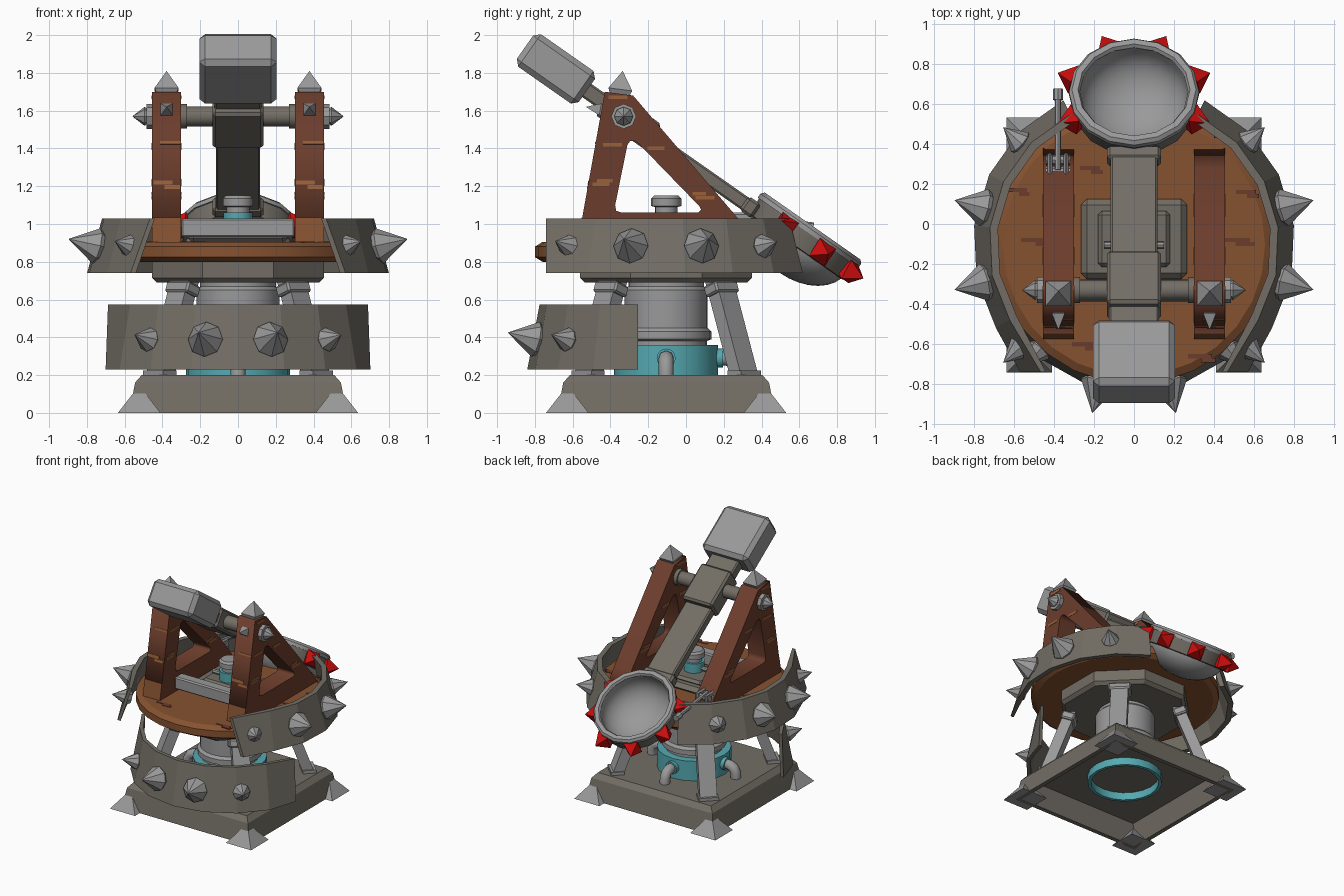
import bpy, bmesh
from math import sin, cos, radians, pi
from mathutils import Vector, Matrix, Euler

cube = bpy.data.objects.get("Cube")
if cube:
    bpy.data.objects.remove(cube)

def material(name, rgb):
    m = bpy.data.materials.new(name)
    m.use_nodes = True
    m.diffuse_color = (*rgb, 1)
    m.node_tree.nodes["Principled BSDF"].inputs["Base Color"].default_value = (*rgb, 1)
    return m

steel = material("light steel", (.32, .32, .32))
iron = material("brown iron", (.17, .155, .13))
deck_wood = material("deck wood", (.24, .085, .03))
post_wood = material("post wood", (.148, .046, .025))
grain_wood = material("grain wood", (.32, .12, .042))
teal = material("teal", (.09, .40, .44))
red = material("red", (.6, .004, .004))

CY = -.105                                   # shared axis of the round parts
AXIS = Matrix.Translation((0, CY, 0))
ARM = Matrix.Translation((0, -.33, 1.57)) @ Matrix.Rotation(radians(-35), 4, 'X')
BUCKET = ARM @ Matrix.Translation((0, 1.153, 0))
smooth_parts = []

def add(name, bm, mat, matrix, smooth=False):
    bmesh.ops.recalc_face_normals(bm, faces=bm.faces)
    me = bpy.data.meshes.new(name)
    bm.to_mesh(me)
    bm.free()
    me.materials.append(mat)
    ob = bpy.data.objects.new(name, me)
    bpy.context.collection.objects.link(ob)
    ob.matrix_world = matrix
    if smooth:
        smooth_parts.append(ob)
    return ob

def lathe(name, profile, sides, mat, matrix=AXIS, start=0, sweep=360, closed=False):
    """Turn an (r, z) profile around z, fully or through an arc."""
    bm = bmesh.new()
    a = radians(start)
    vs = [bm.verts.new((r * cos(a), r * sin(a), z)) for r, z in profile]
    for p, q in zip(vs, vs[1:] + (vs[:1] if closed else [])):
        if p != q:
            bm.edges.new((p, q))
    bmesh.ops.spin(bm, geom=bm.verts[:] + bm.edges[:], cent=(0, 0, 0), axis=(0, 0, 1),
                   angle=radians(sweep), steps=sides)
    bmesh.ops.remove_doubles(bm, verts=bm.verts, dist=.0001)
    if sweep < 360:
        bmesh.ops.holes_fill(bm, edges=[e for e in bm.edges if e.is_boundary], sides=0)
    return add(name, bm, mat, matrix, sides >= 16 and sweep == 360)

def box(name, size, loc, mat, matrix=Matrix(), bevel=0):
    bm = bmesh.new()
    bmesh.ops.create_cube(bm, size=1, matrix=Matrix.Diagonal((*size, 1)))
    ob = add(name, bm, mat, matrix @ Matrix.Translation(loc))
    if bevel:
        mod = ob.modifiers.new("bevel", 'BEVEL')
        mod.width, mod.segments = bevel, 1

def aim(base, tip):
    d = Vector(tip) - Vector(base)
    return Matrix.Translation(base) @ d.to_track_quat('Z', 'Y').to_matrix().to_4x4(), d.length

def spike(name, base, tip, r, mat=steel, sides=8, parent=Matrix(), turn=0):
    m, length = aim(base, tip)
    lathe(name, [(0, -r * .3), (r * .7, -r * .3), (r, r * .2), (0, length)],
          sides, mat, parent @ m, turn)

def rod(name, a, b, r, mat, sides=16, parent=Matrix()):
    m, length = aim(a, b)
    lathe(name, [(0, 0), (r, 0), (r, length), (0, length)], sides, mat, parent @ m)

def curve(name, loops, mat, matrix, extrude=0, bevel=0):
    """Filled flat outline if extruded, otherwise a round tube."""
    cu = bpy.data.curves.new(name, 'CURVE')
    cu.dimensions = '2D' if extrude else '3D'
    cu.extrude, cu.bevel_depth, cu.bevel_resolution = extrude, bevel, 2
    cu.fill_mode = 'BOTH' if extrude else 'FULL'
    for pts in loops:
        s = cu.splines.new('POLY')
        s.points.add(len(pts) - 1)
        for p, (x, y) in zip(s.points, pts):
            p.co = (x, y, 0, 1)
        s.use_cyclic_u = extrude > 0
    cu.materials.append(mat)
    ob = bpy.data.objects.new(name, cu)
    bpy.context.collection.objects.link(ob)
    ob.matrix_world = matrix

# Hollow square base with pyramid corners
s = 2 ** .5
lathe("base", [(0, .2), (.51 * s, .2), (.545 * s, .16), (.575 * s, 0), (.54 * s, 0),
               (.5 * s, .16), (0, .16)], 4, iron, start=45)
for sx in (-1, 1):
    for sy in (-1, 1):
        lathe("base_corner_spike", [(0, 0), (.113 * s, 0), (0, .145)], 4, steel,
              AXIS @ Matrix.Translation((sx * .523, sy * .523, 0)), start=45)

# Core: teal tank, steel column and elbow pipes
lathe("tank", [(.25, .1), (.275, .1), (.275, .36), (0, .36), (0, .34), (.25, .34)], 20, teal, closed=True)
lathe("column", [(0, .35), (.215, .35), (.215, .38), (.24, .39), (.24, .43), (.22, .45),
                 (.22, .65), (.2, .67), (.2, .72), (0, .72)], 24, steel)
elbow = [(.25, .29), (.32, .29), (.355, .275), (.375, .24), (.375, .18)]
for k in range(4):
    turn = AXIS @ Matrix.Rotation(k * pi / 2, 4, 'Z')
    curve("elbow_pipe", [elbow], steel, turn @ Matrix.Rotation(pi / 2, 4, 'X'), bevel=.04)
    rod("pipe_socket", (.26, 0, .29), (.3, 0, .29), .05, teal, parent=turn)

# Legs on the diagonals, and the eight-sided bearing plate
for k in range(4):
    turn = AXIS @ Matrix.Rotation(pi / 4 + k * pi / 2, 4, 'Z')
    m, length = aim((.59, 0, .18), (.39, 0, .72))
    side = Matrix.Rotation(pi / 2, 4, 'Z') if abs((m @ Vector((1, 0, 0, 0))).y) > .5 else Matrix()
    box("leg", (.08, .13, length), (0, 0, length / 2), steel, turn @ m @ side)
    box("leg_foot", (.1, .15, .03), (.585, 0, .21), steel, turn)
    box("leg_head", (.1, .17, .06), (0, 0, length - .07), steel, turn @ m @ side, .01)
w = 1 / cos(pi / 8)
lathe("bearing_plate", [(0, .69), (.43 * w, .69), (.455 * w, .715), (.455 * w, .82), (0, .82)],
      8, iron, start=22.5)

# Wooden deck, hollowed where the bucket rests, with grain streaks
deck = lathe("deck", [(0, .80), (.655, .80), (.695, .825), (.695, .88), (.655, .905),
                      (0, .905)], 28, deck_wood)
cutter = lathe("bucket_clearance", [(0, -.2), (.16, -.165), (.25, -.1), (.285, .01), (.285, .2),
                                    (0, .2)], 24, deck_wood, BUCKET)
cutter.hide_render = True
cutter.hide_set(True)
notch = deck.modifiers.new("bucket_notch", 'BOOLEAN')
notch.operation, notch.object = 'DIFFERENCE', cutter
for x, y, length in ((.5, -.08, .16), (-.5, -.08, .13), (-.58, .17, .09), (.33, -.66, .12),
                     (-.25, -.6, .12), (.45, .44, .1), (.56, .16, .1), (-.22, .28, .1)):
    box("deck_streak", (length, .022, .006), (x, y, .905), post_wood)
    box("deck_streak_end", (length * .6, .022, .006), (x + length * .35, y - .02, .905), post_wood)

# Sloped armour: upper ring open at front and back, lower guard only at the front
for start in (-50, 116):
    ring = lathe("upper_armor", [(.805, .74), (.725, 1.03), (.685, 1.03), (.765, .74)], 6, iron,
                 start=start, sweep=114, closed=True)
    for v in ring.data.vertices:             # square off the front ends
        if v.co.y < -.5:
            v.co.y = -.635
            v.co.x *= 1.1 if v.co.z < .9 else 1
guard = lathe("lower_armor", [(.735, .23), (.67, .575), (.64, .575), (.705, .23)], 8, iron,
              start=-168, sweep=156, closed=True)
for v in guard.data.vertices:                # straighten the guard's ends
    if v.co.y > -.2:
        v.co.x *= 1.05 if v.co.z > .4 else .975
        v.co.y = -.15

def armor_spikes(name, facing, radius, z):
    for off in (-42, -14, 14, 42):
        big = abs(off) < 20
        a = radians(facing + off)
        out = Vector((cos(a), sin(a), 0))
        base = Vector((0, CY, z)) + out * radius
        tip = base + (out + Vector((0, 0, .24))) * (.17 if big else .125)
        spike(name, base, tip, .095 if big else .065)

armor_spikes("left_armor_spike", 0, .755, .88)
armor_spikes("right_armor_spike", 180, .755, .88)
armor_spikes("front_armor_spike", -90, .695, .385)

# A-frames with rounded triangular openings, caps and grain
outline = [(-.575, .89), (-.43, 1.70), (-.28, 1.68), (.275, 1.03), (.385, .89)]
opening = [(-.31, 1.42), (-.295, 1.44), (-.27, 1.44), (-.25, 1.425), (.07, 1.095), (.08, 1.075),
           (.065, 1.06), (-.34, 1.06), (-.37, 1.07), (-.375, 1.1)]
slope = Matrix.Rotation(-.177, 4, 'X')
for sx in (-1, 1):
    x = sx * .378
    curve("a_frame", [outline, opening], post_wood,
          Matrix.Translation((x, 0, 0)) @ Euler((pi / 2, 0, pi / 2)).to_matrix().to_4x4(), extrude=.077)
    for dx, z, width, height, mat in ((0, .965, .154, .14, deck_wood), (.02, 1.43, .11, .016, grain_wood),
                                      (-.02, 1.22, .1, .022, grain_wood), (.03, 1.195, .08, .02, grain_wood)):
        front = Matrix.Translation((x + dx, -.575 + (z - .89) * .179, z)) @ slope
        box("post_front_grain", (width, .006, height), (0, 0, 0), mat, front)
    for y, z, length in ((-.36, 1.67, .1), (-.39, 1.42, .1), (-.43, 1.23, .08), (-.45, 1.21, .09),
                         (-.16, 1.4, .09), (.1, 1.14, .1), (.07, 1.16, .07)):
        box("frame_grain", (.159, length, .018), (x, y, z), grain_wood)
    spike("post_cap_spike", (x, -.35, 1.695), (x, -.335, 1.81), .09, sides=4, turn=45)
    spike("post_front_spike", (x, -.445, 1.605), (x, -.53, 1.62), .045, sides=4, turn=45)
    rod("axle_collar", (sx * .45, -.33, 1.57), (sx * .485, -.33, 1.57), .066, steel, 8)
    spike("axle_spike", (sx * .485, -.33, 1.57), (sx * .56, -.33, 1.57), .05)
    rod("axle_sleeve", (sx * .27, -.33, 1.57), (sx * .305, -.33, 1.57), .065, iron)
rod("axle", (-.46, -.33, 1.57), (.46, -.33, 1.57), .053, iron)
box("cross_beam", (.6, .09, .1), (0, -.345, .98), steel, bevel=.01)

# Hatch and valve in the middle of the deck
box("hatch", (.53, .4, .06), (0, -.075, .925), iron, bevel=.04)
box("hatch_top", (.36, .28, .04), (0, -.075, .965), iron, bevel=.02)
lathe("valve_body", [(0, .95), (.078, .95), (.078, 1.06), (0, 1.06)], 16, teal)
lathe("valve_cap", [(0, 1.05), (.06, 1.05), (.06, 1.09), (.08, 1.095), (.08, 1.135),
                    (.065, 1.15), (0, 1.15)], 16, steel)
rod("valve_pipe", (-.15, CY, 1.01), (.15, CY, 1.01), .018, steel, 8)

# Throwing arm, hub and counterweight in the tilted arm frame
box("throwing_arm", (.235, .76, .075), (0, .48, -.01), iron, ARM, .01)
box("arm_end", (.27, .08, .09), (0, .825, -.01), iron, ARM, .015)
box("arm_hub", (.27, .32, .16), (0, .03, 0), iron, ARM, .015)
box("weight_neck", (.25, .2, .085), (0, -.18, 0), iron, ARM, .01)
box("counterweight", (.41, .4, .21), (0, -.438, 0), steel, ARM, .03)

# Bucket with stepped rim and red spikes
steps = [i * pi / 16 for i in range(9)]
outer = [(.29 * sin(t), -.205 * cos(t)) for t in steps]
inner = [(.272 * sin(t), .03 - .2 * cos(t)) for t in reversed(steps)]
lathe("bucket_bowl", outer + [(.29, .08), (.272, .08)] + inner, 24, steel, BUCKET)
lathe("bucket_band", [(.28, -.045), (.305, -.04), (.318, .06), (.28, .06)], 16, iron, BUCKET, closed=True)
lathe("bucket_rim", [(.28, .055), (.325, .055), (.325, .08), (.31, .098), (.28, .098),
                     (.27, .08)], 16, steel, BUCKET, closed=True)
for deg in (-22, 22, 67, 113, 158, 202):
    a = radians(deg)
    spike("bucket_spike", (.31 * cos(a), .31 * sin(a), .012),
          (.412 * cos(a), .412 * sin(a), .025), .078, red, 4, BUCKET, 45)

# Release lever at the foot of one frame
for dx in (-.04, .04):
    box("lever_bracket", (.025, .13, .12), (-.38 + dx, .29, 1.0), steel, bevel=.01)
for y in (.26, .32):
    rod("lever_pin", (-.44, y, 1.02), (-.32, y, 1.02), .024, steel, 8)
rod("lever_rod", (-.38, .27, 1.04), (-.38, .65, .985), .016, steel, 8)
rod("lever_grip", (-.38, .62, .989), (-.38, .675, .982), .026, steel, 8)

# Smooth the round parts, keeping their edges sharp
bpy.ops.object.select_all(action='DESELECT')
for ob in smooth_parts:
    if ob != cutter:
        ob.select_set(True)
bpy.context.view_layer.objects.active = deck
bpy.ops.object.shade_smooth_by_angle(angle=radians(30))
